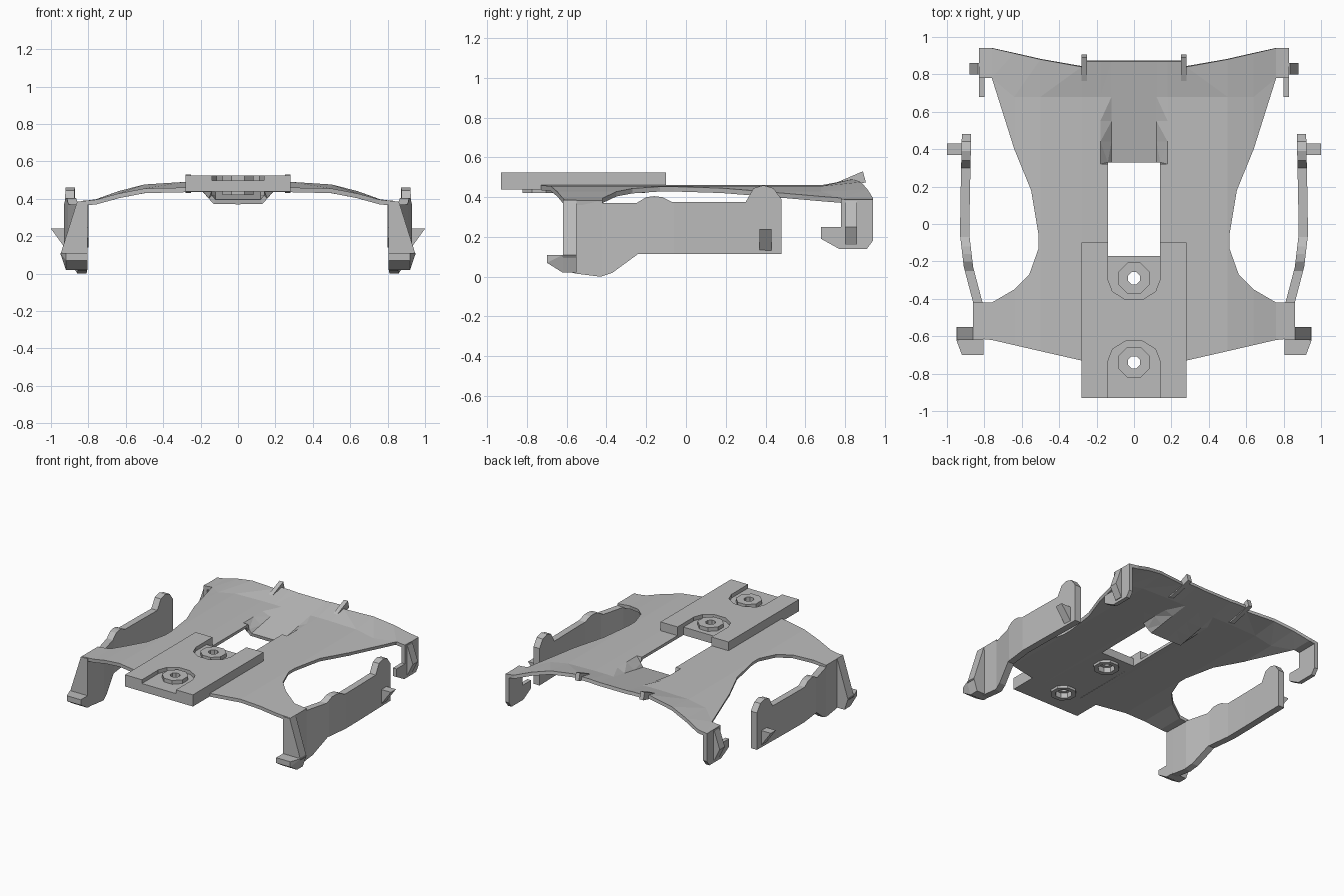
import bpy, bmesh, math
from mathutils import Vector

cube = bpy.data.objects.get("Cube")
if cube:
    bpy.data.objects.remove(cube, do_unlink=True)

grey = bpy.data.materials.new("plain grey")
grey.use_nodes = True
grey.diffuse_color = (0.5, 0.5, 0.5, 1)
grey.node_tree.nodes["Principled BSDF"].inputs["Base Color"].default_value = grey.diffuse_color


def make(name, bm, mirror=False):
    mesh = bpy.data.meshes.new(name)
    bm.to_mesh(mesh)
    bm.free()
    obj = bpy.data.objects.new(name, mesh)
    bpy.context.collection.objects.link(obj)
    mesh.materials.append(grey)
    if mirror:
        m = obj.modifiers.new("Mirror", 'MIRROR')
        m.merge_threshold = 0.0005
    return obj


def slice_at(bm, axis, values):
    normal = Vector((axis == 'x', axis == 'y', 0))
    for v in values:
        geom = bm.verts[:] + bm.edges[:] + bm.faces[:]
        bmesh.ops.bisect_plane(bm, geom=geom, dist=1e-5, plane_co=normal * v, plane_no=normal)


def prism_bm(points, axis, low, high):
    """Extrude a flat outline: (y, z) along x, or (x, y) along z."""
    bm = bmesh.new()
    place = (lambda a, b: (low, a, b)) if axis == 'x' else (lambda a, b: (a, b, low))
    face = bm.faces.new([bm.verts.new(place(*p)) for p in points])
    out = bmesh.ops.extrude_face_region(bm, geom=[face])
    shift = Vector((high - low, 0, 0)) if axis == 'x' else Vector((0, 0, high - low))
    bmesh.ops.translate(bm, vec=shift, verts=[g for g in out["geom"] if isinstance(g, bmesh.types.BMVert)])
    bmesh.ops.recalc_face_normals(bm, faces=bm.faces[:])
    return bm


def hull(name, points):
    bm = bmesh.new()
    for p in points:
        bm.verts.new(p)
    bmesh.ops.convex_hull(bm, input=bm.verts[:])
    bmesh.ops.recalc_face_normals(bm, faces=bm.faces[:])
    return make(name, bm, True)


def ngon(cy, radius, sides, turn=0.0, squash=1.0):
    angles = [2 * math.pi * (i + turn) / sides for i in range(sides)]
    return [(radius * math.cos(a), cy + squash * radius * math.sin(a)) for a in angles]


def rect(x, y0, y1):
    return [(-x, y0), (x, y0), (x, y1), (-x, y1)]


def interp(table, t):
    for (a, fa), (b, fb) in zip(table, table[1:]):
        if t <= b:
            return fa + (fb - fa) * max(0, t - a) / (b - a)
    return table[-1][1]


def carve(obj, cutters):
    """Subtract the cutters, then bake the result and drop them."""
    for c in cutters:
        c.hide_render = True
        m = obj.modifiers.new("Cut", 'BOOLEAN')
        m.operation, m.solver, m.object = 'DIFFERENCE', 'EXACT', c
    bpy.context.view_layer.update()
    graph = bpy.context.evaluated_depsgraph_get()
    baked = bpy.data.meshes.new_from_object(obj.evaluated_get(graph))
    obj.modifiers.clear()
    obj.data = baked
    for c in cutters:
        bpy.data.objects.remove(c, do_unlink=True)


# Arched shell with a ramp behind the central opening
ARCH = [(0, .46), (.28, .46), (.5, .455), (.64, .428), (.76, .395), (.9, .38)]


def shell_height(x, y):
    z = interp(ARCH, x)
    if y > 0.68:
        z += 0.19 * (y - 0.68) * max(0, 1 - max(0, x - 0.28) * 2)
    if y > 0.325:
        z = min(z, 0.395 + 0.18 * (y - 0.33) + 1.2 * max(0, x - 0.12))
    return z


outline = [(0, .33), (.14, .33), (.14, -.73), (.28, -.73), (.5, -.68), (.76, -.62), (.86, -.61),
           (.86, -.42), (.76, -.42), (.64, -.35), (.56, -.27), (.51, -.13), (.51, -.06),
           (.55, .18), (.64, .4), (.76, .78), (.83, .78), (.83, .94), (.76, .94),
           (.5, .88), (.28, .84), (.25, .87), (0, .87)]
bm = bmesh.new()
bm.faces.new([bm.verts.new((x, y, 0)) for x, y in outline])
slice_at(bm, 'x', [.12, .18, .28, .5, .64, .76])
slice_at(bm, 'y', [.32, .44, .55, .68])
bmesh.ops.triangulate(bm, faces=bm.faces[:])
for v in bm.verts:
    v.co.z = shell_height(v.co.x, v.co.y)
for f in bm.faces:
    f.normal_update()
    if f.normal.z < 0:
        f.normal_flip()
shell = make("arched_shell", bm, True)
thick = shell.modifiers.new("Thickness", 'SOLIDIFY')
thick.thickness, thick.offset = 0.025, -1

# Mounting block with two pockets and a forked rear end
fork = [(-.28, -.93), (.28, -.93), (.28, -.1), (.14, -.1), (.14, -.17),
        (-.14, -.17), (-.14, -.1), (-.28, -.1)]
block = make("mounting_block", prism_bm(fork, 'z', .438, .525))
SCREWS = (-.74, -.29)
cutters = [make("slot_cutter", prism_bm(rect(.14, a, b), 'z', .497, .6))
           for a, b in ((-1, SCREWS[0]), (SCREWS[1], 0))]
for cy in SCREWS:
    cutters.append(make("pocket_cutter", prism_bm(ngon(cy, .142, 10, 0, .85), 'z', .497, .6)))
    cutters.append(make("hole_cutter", prism_bm(ngon(cy, .06, 8, .5), 'z', .4, .6)))
carve(block, cutters)

# Screw bosses: revolved stepped rings
ring = [(.035, .525), (.09, .525), (.09, .42), (.058, .42), (.058, .46), (.035, .46)]
for cy in SCREWS:
    bm = bmesh.new()
    loops = []
    for r, z in ring:
        loops.append([bm.verts.new((x, y, z)) for x, y in ngon(cy, r, 8, .5)])
    for a, b in zip(loops, loops[1:] + loops[:1]):
        for i in range(8):
            j = (i + 1) % 8
            bm.faces.new((a[i], a[j], b[j], b[i]))
    bmesh.ops.recalc_face_normals(bm, faces=bm.faces[:])
    make("screw_boss", bm)

# Rear ribs beside the ramp
make("rear_rib", prism_bm([(.68, .44), (.89, .53), (.905, .475), (.72, .43)], 'x', .25, .282), True)

# Side panels, bowed outwards along their length
panel = [(-.62, .38), (-.62, .03), (-.55, .015), (-.43, 0), (-.37, .02), (-.24, .115), (.48, .115),
         (.48, .39), (.44, .445), (.39, .46), (.34, .445), (.3, .375), (-.07, .375), (-.12, .4),
         (-.16, .405), (-.2, .4), (-.25, .37), (-.42, .37), (-.45, .38)]
BOW = [(-.62, .805), (-.42, .81), (-.23, .86), (-.06, .88), (.12, .878), (.5, .87)]
bm = prism_bm(panel, 'x', 0, .05)
slice_at(bm, 'y', [-.42, -.23, -.06, .12])
bmesh.ops.triangulate(bm, faces=[f for f in bm.faces if len(f.verts) > 4])
for v in bm.verts:
    v.co.x += interp(BOW, v.co.y)
make("side_panel", bm, True)

# Wedge pegs on the side panels
hull("panel_peg", [(x, y, z) for y in (.37, .43) for x, z in ((.9, .24), (1, .24), (.92, .13), (.9, .13))])

# Front legs and hooked feet
hull("front_leg", [(x, y, z) for y in (-.62, -.55)
                   for x, z in ((.805, .385), (.86, .385), (.805, .1), (.95, .1))])
hull("front_foot", [(x, -.7, z) for x in (.805, .92) for z in (.07, .11)]
     + [(x, y, z) for y in (-.62, -.55) for x, z in ((.805, .11), (.95, .11), (.805, .02), (.92, .02))])

# Rear legs with forward hooks and outer wedges
hook = [(.78, .39), (.78, .25), (.68, .25), (.68, .19), (.77, .14), (.91, .14), (.94, .18), (.94, .385)]
make("rear_leg", prism_bm(hook, 'x', .8, .83), True)
hull("rear_leg_wedge", [(x, y, z) for y in (.8, .86)
                        for x, z in ((.82, .38), (.835, .38), (.88, .25), (.835, .16), (.82, .16))])
